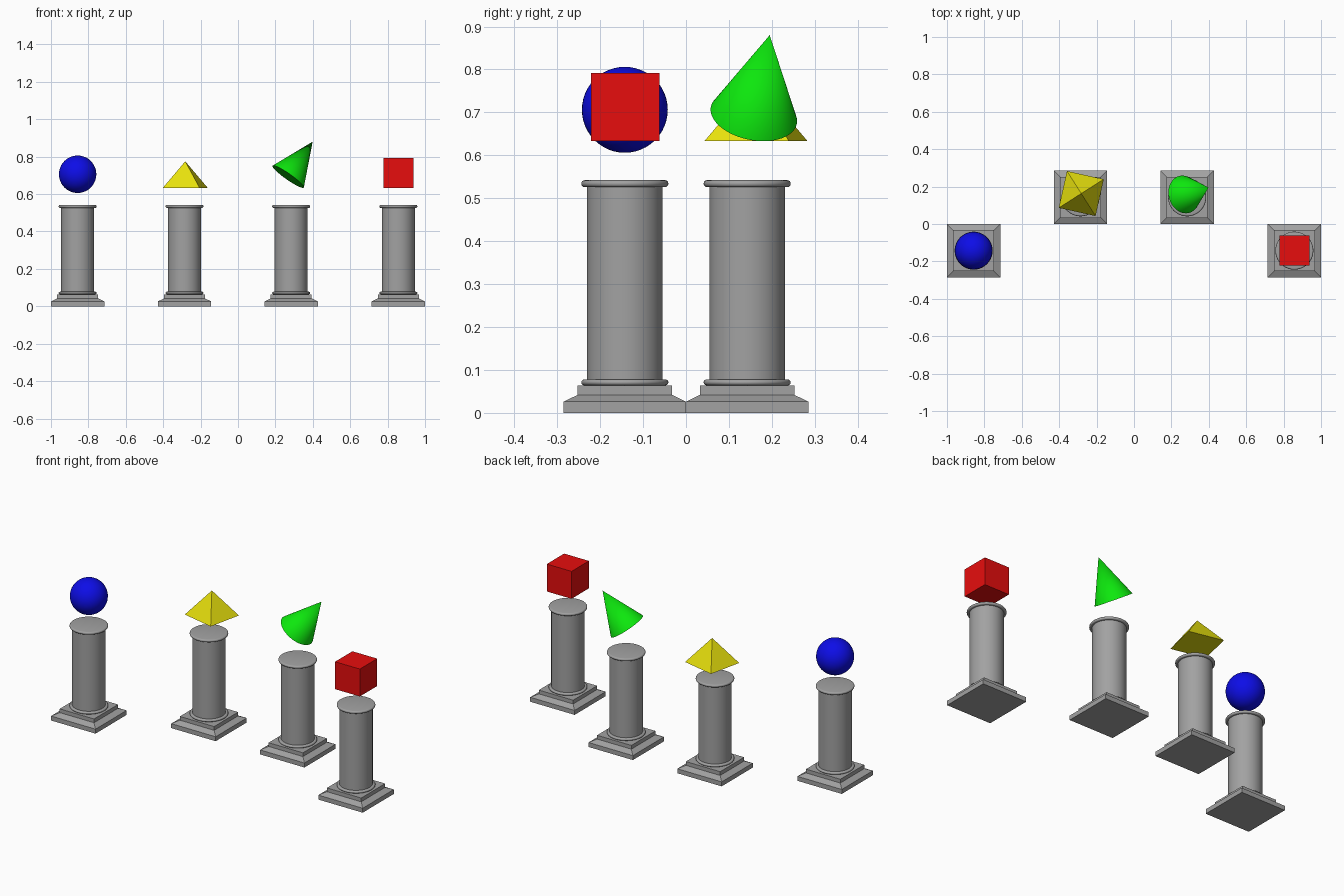
import bpy, bmesh, math
from mathutils import Vector, Matrix

if "Cube" in bpy.data.objects:
    bpy.data.objects.remove(bpy.data.objects["Cube"])


def material(name, rgb):
    m = bpy.data.materials.new(name)
    m.diffuse_color = (*rgb, 1)
    m.use_nodes = True
    m.node_tree.nodes["Principled BSDF"].inputs["Base Color"].default_value = m.diffuse_color
    return m


GREY = material("stone grey", (0.36, 0.36, 0.36))
BLUE = material("blue", (0.004, 0.004, 0.8))
YELLOW = material("yellow", (0.8, 0.75, 0.004))
GREEN = material("green", (0.004, 0.8, 0.004))
RED = material("red", (0.8, 0.004, 0.004))


def finish(bm, name, mat, matrix, smooth=True):
    bmesh.ops.recalc_face_normals(bm, faces=bm.faces)
    mesh = bpy.data.meshes.new(name)
    bm.to_mesh(mesh)
    bm.free()
    mesh.materials.append(mat)
    ob = bpy.data.objects.new(name, mesh)
    bpy.context.collection.objects.link(ob)
    ob.matrix_world = matrix
    if smooth:
        bpy.ops.object.select_all(action='DESELECT')
        ob.select_set(True)
        bpy.context.view_layer.objects.active = ob
        bpy.ops.object.shade_smooth_by_angle(angle=math.radians(35))
    return ob


def lathe(profile, sides, start=0.0):
    """Closed solid from rings of (radius, z)."""
    bm = bmesh.new()
    rings = []
    for r, z in profile:
        rings.append([bm.verts.new((r * math.cos(start + math.tau * i / sides),
                                    r * math.sin(start + math.tau * i / sides), z))
                      for i in range(sides)])
    for a, b in zip(rings, rings[1:]):
        for i in range(sides):
            j = (i + 1) % sides
            bm.faces.new((a[i], a[j], b[j], b[i]))
    bm.faces.new(rings[0])
    bm.faces.new(rings[-1])
    return bm


def roll(r, z0, z1, bulge, steps=8):
    """Half-round moulding from z0 up to z1."""
    c, h = (z0 + z1) / 2, (z1 - z0) / 2
    return [(r + bulge * math.cos(t), c + h * math.sin(t))
            for t in (-math.pi / 2 + math.pi * k / steps for k in range(steps + 1))]


# pedestals: stepped square plinth and round shaft with mouldings
plinth = [(0.1425, 0), (0.1425, 0.026), (0.11, 0.042), (0.11, 0.064)]
shaft = (roll(0.094, 0.064, 0.078, 0.0075) + [(0.088, 0.078), (0.088, 0.526)]
         + roll(0.094, 0.526, 0.542, 0.0075))
spots = [(-0.8575, -0.1425), (-0.286, 0.1425), (0.284, 0.1425), (0.8575, -0.1425)]
for n, (x, y) in enumerate(spots, 1):
    place = Matrix.Translation((x, y, 0))
    finish(lathe([(r * math.sqrt(2), z) for r, z in plinth], 4, math.pi / 4),
           f"plinth_{n}", GREY, place, smooth=False)
    finish(lathe(shaft, 64), f"column_{n}", GREY, place)

# floating sphere
bm = bmesh.new()
bmesh.ops.create_uvsphere(bm, u_segments=48, v_segments=24, radius=0.1)
finish(bm, "sphere", BLUE, Matrix.Translation((-0.8575, -0.1425, 0.706)))

# floating pyramid, turned a little
bm = bmesh.new()
bmesh.ops.create_cone(bm, cap_ends=True, segments=4, radius1=0.1425, radius2=0, depth=0.142)
finish(bm, "pyramid", YELLOW,
       Matrix.Translation((-0.282, 0.163, 0.633 + 0.071))
       @ Matrix.Rotation(math.radians(45 - 12.5), 4, 'Z'), smooth=False)

# floating cone, leaning to the right
base, tip = Vector((0.268, 0.158, 0.693)), Vector((0.399, 0.195, 0.88))
axis = tip - base
bm = bmesh.new()
bmesh.ops.create_cone(bm, cap_ends=True, segments=64, radius1=0.102, radius2=0,
                      depth=axis.length)
finish(bm, "cone", GREEN, Matrix.Translation((base + tip) / 2)
       @ axis.to_track_quat('Z', 'Y').to_matrix().to_4x4())

# floating cube
bm = bmesh.new()
bmesh.ops.create_cube(bm, size=0.159)
finish(bm, "cube", RED, Matrix.Translation((0.8575, -0.1415, 0.7125)), smooth=False)
